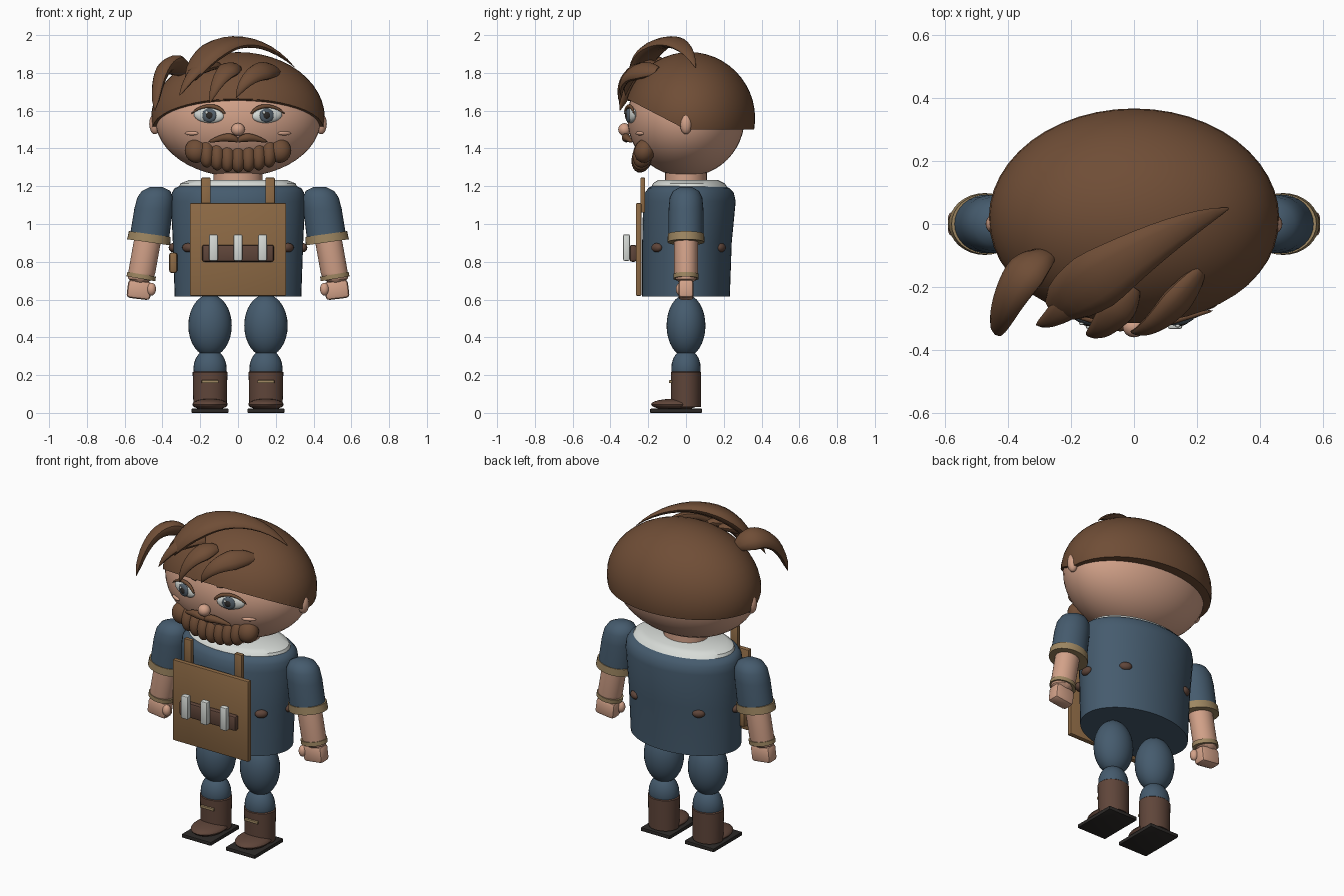
import bpy, bmesh
from math import sin, cos, pi, sqrt, atan2
from mathutils import Vector, Matrix, Euler
from mathutils.geometry import interpolate_bezier

if "Cube" in bpy.data.objects:
    bpy.data.objects.remove(bpy.data.objects["Cube"])


def material(name, rgb):
    m = bpy.data.materials.new(name)
    m.use_nodes = True
    m.diffuse_color = (*rgb, 1)
    m.node_tree.nodes["Principled BSDF"].inputs["Base Color"].default_value = (*rgb, 1)
    return m


HAIR = material("hair brown", (.16, .075, .037))
SKIN = material("skin", (.65, .36, .25))
BLUE = material("denim blue", (.06, .105, .155))
TAN = material("apron tan", (.27, .145, .06))
BOOT = material("boot brown", (.115, .06, .042))
WHITE = material("off white", (.68, .71, .68))
TRIM = material("cuff tan", (.34, .24, .12))
DARK = material("sole black", (.025, .022, .02))
IRIS = material("iris grey", (.09, .12, .15))


def finish(name, bm, mat, smooth=True):
    bmesh.ops.recalc_face_normals(bm, faces=bm.faces[:])
    me = bpy.data.meshes.new(name)
    bm.to_mesh(me)
    bm.free()
    me.materials.append(mat)
    ob = bpy.data.objects.new(name, me)
    bpy.context.collection.objects.link(ob)
    if smooth:
        bpy.ops.object.select_all(action="DESELECT")
        ob.select_set(True)
        bpy.context.view_layer.objects.active = ob
        bpy.ops.object.shade_smooth_by_angle(angle=.7)
    return ob


def ball(name, loc, size, mat, rot=(0, 0, 0), seg=24):
    bm = bmesh.new()
    bmesh.ops.create_uvsphere(bm, u_segments=seg, v_segments=seg // 2, radius=1)
    bm.transform(Matrix.LocRotScale(Vector(loc), Euler(rot), Vector(size)))
    return finish(name, bm, mat)


def box(name, lo, hi, mat, bevel=.006, rot=(0, 0, 0)):
    bm = bmesh.new()
    bmesh.ops.create_cube(bm, size=1)
    lo, hi = Vector(lo), Vector(hi)
    bm.transform(Matrix.Diagonal((*(hi - lo), 1)))
    if bevel:
        bmesh.ops.bevel(bm, geom=bm.edges[:], offset=bevel, segments=2, profile=.5, affect="EDGES")
    bm.transform(Matrix.LocRotScale((lo + hi) / 2, Euler(rot), None))
    return finish(name, bm, mat)


def skin_rings(name, rings, mat):
    bm = bmesh.new()
    loops = [[bm.verts.new(p) for p in ring] for ring in rings]
    n = len(loops[0])
    for a, b in zip(loops, loops[1:]):
        for i in range(n):
            bm.faces.new((a[i], a[(i + 1) % n], b[(i + 1) % n], b[i]))
    bm.faces.new(loops[0])
    bm.faces.new(loops[-1])
    return finish(name, bm, mat)


def loft(name, rows, mat, n=32):
    """Stacked ellipses: rows of (z, centre x, centre y, radius x, radius y)."""
    return skin_rings(name, [[(cx + rx * cos(2 * pi * i / n), cy + ry * sin(2 * pi * i / n), z)
                              for i in range(n)] for z, cx, cy, rx, ry in rows], mat)


HEAD = Vector((0, 0, 1.56))


def lock(name, pts, width, thick, mat, tip=.65, steps=14, n=12):
    """Tapered strand lying along a curve over the head."""
    path = interpolate_bezier(*[Vector(p) for p in pts], steps + 1)
    rings = []
    for k, p in enumerate(path):
        t = k / steps
        s = max(.02, min(1, (t + .04) / .35) ** .5 * (1 - t) ** tip)
        along = (path[min(k + 1, steps)] - path[max(k - 1, 0)]).normalized()
        side = along.cross(p - HEAD).normalized()
        out = side.cross(along)
        rings.append([p + side * cos(2 * pi * i / n) * width * s + out * sin(2 * pi * i / n) * thick * s
                      for i in range(n)])
    return skin_rings(name, rings, mat)


def face_y(x, z):
    return -.31 * sqrt(max(.02, 1 - (x / .44) ** 2 - ((z - 1.56) / .31) ** 2))


def on_face(x, z, lift=0):
    return (x, face_y(x, z) - lift, z)


# Head, neck and hair cap
ball("head", HEAD, (.44, .31, .31), SKIN, seg=48)
loft("neck", [(1.18, 0, 0, .13, .11), (1.32, 0, 0, .13, .11)], SKIN)
bm = bmesh.new()
bmesh.ops.create_uvsphere(bm, u_segments=48, v_segments=24, radius=1)
bm.transform(Matrix.LocRotScale(Vector((0, .018, 1.56)), None, Vector((.46, .348, .35))))
for normal in ((0, 0, 1), (0, .52, 1)):
    cut = bmesh.ops.bisect_plane(bm, geom=bm.verts[:] + bm.edges[:] + bm.faces[:],
                                 plane_co=(0, 0, 1.5), plane_no=normal, clear_inner=True)
    rim = [e for e in cut["geom_cut"] if isinstance(e, bmesh.types.BMEdge)]
    bmesh.ops.holes_fill(bm, edges=rim)
finish("hair_cap", bm, HAIR)

# Loose locks
lock("top_lock", [(-.25, -.27, 1.77), (-.14, -.19, 2.0), (.1, -.02, 2.03), (.30, .05, 1.83)],
     .13, .05, HAIR, .75)
lock("side_lock", [(-.27, -.1, 1.80), (-.36, -.13, 1.88), (-.42, -.28, 1.87), (-.44, -.35, 1.60)],
     .085, .05, HAIR, .45)
lock("fringe_lock_outer", [(-.1, -.17, 1.84), (-.2, -.24, 1.86), (-.25, -.31, 1.79), (-.31, -.32, 1.68)],
     .07, .04, HAIR)
lock("fringe_lock_middle", [(0, -.2, 1.83), (-.06, -.28, 1.83), (-.11, -.36, 1.77), (-.15, -.35, 1.64)],
     .075, .04, HAIR)
lock("fringe_lock_inner", [(.21, -.15, 1.81), (.12, -.27, 1.83), (.04, -.36, 1.78), (-.01, -.34, 1.67)],
     .075, .04, HAIR)

# Face centre
ball("nose", (0, -.325, 1.5), (.036, .034, .034), SKIN)

# Beard: a row of overlapping lobes
for i in range(-4, 5):
    x = i * .055
    end = abs(i) == 4
    z = 1.35 + .003 * i * i
    ball("beard_lobe", (x, face_y(x, z) * .97 - .01, z - end * .01),
         (.062 if end else .042, .055, .065 if end else .08), HAIR, (-.3, 0, 0))

for s in (1, -1):
    yaw = s * .26
    # Eyes
    ball("eye_white", on_face(s * .155, 1.575), (.082, .02, .04), WHITE, (0, -s * .08, yaw))
    ball("iris", on_face(s * .152, 1.575, .014), (.04, .014, .037), IRIS, (0, 0, yaw))
    ball("pupil", on_face(s * .152, 1.575, .023), (.02, .009, .02), DARK, (0, 0, yaw))
    ball("eye_glint", on_face(s * .152 - .014, 1.59, .03), (.008, .005, .008), WHITE, seg=12)
    lock("eyelid", [on_face(s * x, z, .02) for x, z in ((.07, 1.585), (.11, 1.64), (.2, 1.635), (.25, 1.58))],
         .013, .012, HAIR, .4)
    lock("eyebrow", [on_face(s * x, z, .012) for x, z in ((.07, 1.655), (.12, 1.665), (.18, 1.68), (.24, 1.655))],
         .014, .012, HAIR)
    # Ears, cheeks and moustache
    ball("ear", (s * .44, 0, 1.53), (.03, .032, .055), SKIN)
    ball("cheek", on_face(s * .245, 1.48), (.04, .012, .011), SKIN, (0, 0, s * .5))
    lock("moustache", [(0, -.315, 1.44), (s * .05, -.325, 1.475), (s * .1, -.31, 1.45), (s * .155, -.285, 1.435)],
         .028, .028, HAIR, .5)

# Torso and collar
loft("tunic", [(.615, 0, 0, .335, .232), (.9, 0, .005, .345, .237), (1.12, 0, .018, .355, .245),
               (1.165, 0, .018, .35, .235), (1.19, 0, .015, .335, .215), (1.2, 0, .012, .31, .195)], BLUE, 48)
loft("collar", [(1.17, 0, .02, .325, .215), (1.215, 0, .015, .305, .19), (1.232, 0, .01, .26, .16)], WHITE, 48)

# Apron, tool holder and tools
box("apron", (-.255, -.266, .62), (.255, -.236, 1.11), TAN)
box("tool_holder", (-.19, -.298, .8), (.19, -.262, .89), BOOT, .012)
for x in (-.13, 0, .13):
    box("tool", (x - .023, -.333, .805), (x + .023, -.297, .945), WHITE, .008)
box("pouch", (-.365, -.12, .74), (-.32, -.04, .85), TAN, .015)

for s in (1, -1):
    box("apron_strap", (s * .17 - .025, -.242, 1.06), (s * .17 + .025, -.216, 1.245), TAN, .004)
    # Belt loops around the tunic
    for x, y in ((.265, -.155), (.345, .005), (.215, .185)):
        ball("belt_loop", (s * x, y, .875), (.036, .022, .024), BOOT, (0, 0, atan2(x, -s * y * 2)), 16)

    # Arms
    loft("sleeve", [(z, s * x, 0, rx, ry) for z, x, rx, ry in (
        (.92, .47, .105, .093), (1.08, .447, .102, .092), (1.14, .438, .095, .086),
        (1.175, .434, .075, .068), (1.195, .432, .035, .032))], BLUE)
    bpy.context.object.name = "sleeve"
    cuff = loft("sleeve_cuff", [(-.022, 0, 0, .115, .098), (.022, 0, 0, .112, .096)], TRIM)
    cuff.location, cuff.rotation_euler = (s * .47, 0, .925), (0, -s * .14, 0)
    loft("forearm", [(z, s * x, 0, r, r * .87) for z, x, r in (
        (.93, .476, .072), (.74, .51, .072), (.71, .515, .066), (.69, .518, .04))], SKIN)
    band = loft("wrist_band", [(-.012, 0, 0, .077, .067), (.012, 0, 0, .077, .067)], TRIM)
    band.location, band.rotation_euler = (s * .512, 0, .722), (0, -s * .17, 0)
    box("hand", (s * .523 - .063, -.04, .603), (s * .523 + .063, .04, .7), SKIN, .018, (0, -s * .12, 0))
    ball("thumb", (s * .458, -.03, .655), (.024, .024, .034), SKIN)

    # Legs and boots
    ball("thigh", (s * .148, 0, .462), (.115, .103, .165), BLUE, seg=32)
    ball("shin", (s * .148, 0, .235), (.088, .078, .105), BLUE)
    loft("boot_shaft", [(.03, s * .148, 0, .088, .079), (.215, s * .148, 0, .092, .08),
                        (.222, s * .148, 0, .084, .073)], BOOT)
    ball("boot_foot", (s * .148, -.06, .045), (.094, .125, .03), BOOT)
    box("boot_sole", (s * .148 - .098, -.19, .0), (s * .148 + .098, .085, .022), DARK, .004)
    box("boot_buckle", (s * .148 - .045, -.09, .157), (s * .148 + .045, -.074, .173), TRIM, .004)
